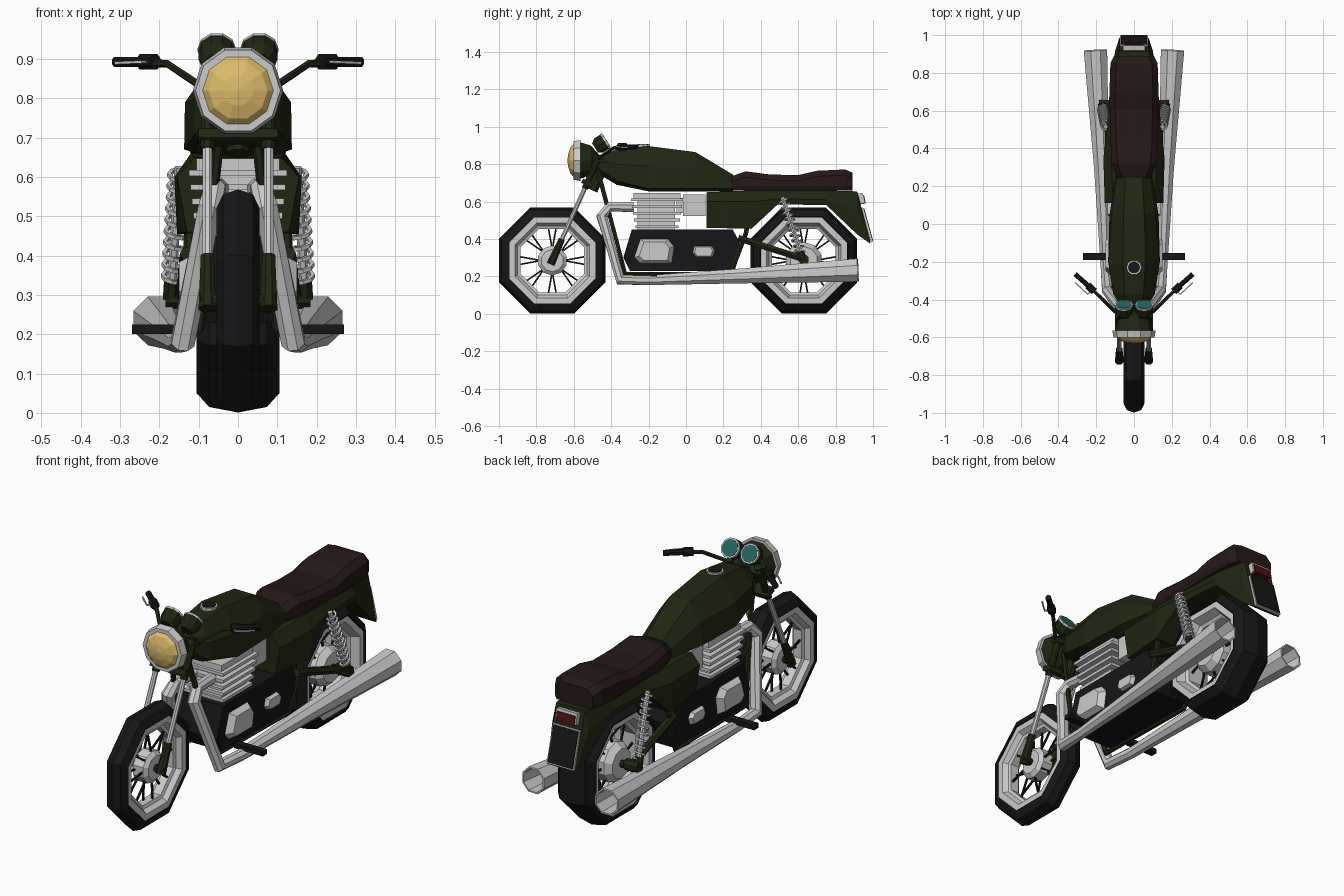
import bpy, bmesh
from math import pi, cos, sin
from mathutils import Vector as V, Matrix

if "Cube" in bpy.data.objects:
    bpy.data.objects.remove(bpy.data.objects["Cube"])

def mat(name, r, g, b):
    m = bpy.data.materials.new(name)
    m.diffuse_color = (r, g, b, 1)
    m.use_nodes = True
    m.node_tree.nodes["Principled BSDF"].inputs["Base Color"].default_value = m.diffuse_color
    return m

GREEN = mat("dark_green", .014, .02, .006)
BLACK = mat("black", .008, .008, .009)
BROWN = mat("seat_brown", .018, .01, .009)
YELLOW = mat("lens_yellow", .72, .5, .15)
TEAL = mat("dial_teal", .02, .13, .12)
RED = mat("lamp_red", .08, .006, .006)

def mesh(name, verts, faces, m=None, mirror=False):
    me = bpy.data.meshes.new(name)
    me.from_pydata([tuple(v) for v in verts], [], faces)
    bm = bmesh.new()
    bm.from_mesh(me)
    bmesh.ops.recalc_face_normals(bm, faces=bm.faces)
    bm.to_mesh(me)
    bm.free()
    ob = bpy.data.objects.new(name, me)
    bpy.context.collection.objects.link(ob)
    if m:
        me.materials.append(m)
    if mirror:
        ob.modifiers.new("mirror", 'MIRROR')
    return ob

def skin(name, rings, m=None, mirror=False, cap=True, closed=False):
    """Bridge equal rings of points into a surface."""
    n, k = len(rings[0]), len(rings)
    verts = [p for r in rings for p in r]
    faces = [(i * n + j, i * n + (j + 1) % n, (i + 1) % k * n + (j + 1) % n, (i + 1) % k * n + j)
             for i in range(k if closed else k - 1) for j in range(n)]
    if cap and not closed:
        faces += [tuple(range(n)), tuple(range((k - 1) * n, k * n))]
    return mesh(name, verts, faces, m, mirror)

def tube(name, pts, r, m=None, n=8, mirror=True, ref=(1, 0, 0), cap=True):
    """Sweep an n-gon along points; r is one radius or one per point."""
    pts = [V(p) for p in pts]
    rs = r if isinstance(r, (list, tuple)) else [r] * len(pts)
    rings = []
    for i, p in enumerate(pts):
        a, b = pts[max(i - 1, 0)], pts[min(i + 1, len(pts) - 1)]
        t = ((p - a).normalized() + (b - p).normalized()).normalized()
        u = t.cross(V(ref)).normalized()
        w = t.cross(u)
        rings.append([p + rs[i] * (cos(q) * u + sin(q) * w)
                      for q in ((j + .5) * 2 * pi / n for j in range(n))])
    return skin(name, rings, m, mirror, cap)

def loft(name, sections, m=None):
    """Body from half cross-sections (y, [(x, z)...]) mirrored across x."""
    return skin(name, [[V((x, y, z)) for x, z in h] + [V((-x, y, z)) for x, z in reversed(h)]
                       for y, h in sections], m)

def prism(name, prof, x0, x1, m=None, mirror=False, inset=1):
    """Extrude a (y, z) outline from x0 to x1, optionally shrinking the far end."""
    c = sum((V((0, y, z)) for y, z in prof), V()) / len(prof)
    a = [V((x0, y, z)) for y, z in prof]
    b = [c + (V((0, y, z)) - c) * inset + V((x1, 0, 0)) for y, z in prof]
    return skin(name, [a, b], m, mirror)

def box(name, c, s, m=None, mirror=False, tilt=0):
    R = Matrix.Rotation(tilt, 3, 'X')
    q = [(-1, -1), (1, -1), (1, 1), (-1, 1)]
    return skin(name, [[V(c) + R @ V((a * s[0] / 2, b * s[1] / 2, h * s[2] / 2)) for a, b in q]
                       for h in (-1, 1)], m, mirror)

def lathe(name, prof, cy, cz, m=None, n=8):
    """Revolve a closed (x, radius) outline about the axle; radii measured to the flats."""
    k = 1 / cos(pi / n)
    return skin(name, [[V((x, cy + r * k * cos(a), cz + r * k * sin(a))) for x, r in prof]
                       for a in ((i + .5) * 2 * pi / n for i in range(n))], m, closed=True)

# wheels
def wheel(tag, y, w, hub_r):
    z = .285
    half = [(w, .23), (w, .235), (w * .7, .27)]
    lathe(tag + "_tyre", half + [(0, .284)] + [(-x, r) for x, r in reversed(half)], y, z, BLACK)
    rim = [(w * .9, .24), (w * .92, .2), (w * .5, .185), (w * .4, .17)]
    lathe(tag + "_rim", rim + [(-x, r) for x, r in reversed(rim)], y, z)
    tube(tag + "_hub", [(-w * .8, y, z), (-w * .5, y, z), (w * .5, y, z), (w * .8, y, z)],
         [hub_r * .75, hub_r, hub_r, hub_r * .75], n=10, mirror=False, ref=(0, 0, 1))
    tube(tag + "_axle", [(-w - .04, y, z), (w + .04, y, z)], .018, GREEN, mirror=False, ref=(0, 0, 1))
    for i in range(8):
        for s in (-1, 1):
            a = i * pi / 4
            b = a + s * .12
            tube(tag + "_spoke", [(w * .4 * s, y + .06 * cos(a), z + .06 * sin(a)),
                                  (w * .2 * s, y + .18 * cos(b), z + .18 * sin(b))],
                 .006, BLACK, n=4, mirror=False)

wheel("front_wheel", -.715, .055, .08)
wheel("rear_wheel", .63, .105, .1)

# front fork
fork = lambda z, x=.078: (x, -.715 + (z - .285) * .451, z)
tube("fork_lower", [fork(.265), fork(.4)], [.024, .018], GREEN)
tube("fork_tube", [fork(.38), fork(.69)], .013)
tube("fork_upper", [fork(.67), fork(.85)], .018, GREEN)
for z in (.7, .83):
    box("fork_clamp", fork(z, 0), (.2, .06, .025), GREEN, tilt=-.42)
tube("steering_head", [(0, -.5, .66), (0, -.42, .84)], .03, GREEN, mirror=False)

# headlight
def along_y(name, ys, rs, m=None):
    tube(name, [(0, y, .82) for y in ys], rs, m, n=10, mirror=False)
along_y("headlight_bucket", [-.575, -.51, -.47], [.105, .085, .04], GREEN)
along_y("headlight_ring", [-.602, -.565], [.108, .115])
along_y("headlight_lens", [-.6, -.617, -.629, -.634], [.092, .075, .04, .004], YELLOW)

# gauges
base, face = V((.054, -.487, .888)), V((.054, -.428, .925))
d = (face - base).normalized()
tube("gauge_body", [base, base + d * .025, face], [.03, .047, .047], GREEN, n=10)
tube("gauge_rim", [face - d * .008, face + d * .002], .049, n=10)
tube("gauge_dial", [face, face + d * .004], .042, TEAL, n=10)

# handlebar, grips, levers
Z = (0, 0, 1)
tube("handlebar", [(.0, -.475, .83), (.1, -.465, .835), (.18, -.385, .888), (.3, -.275, .893)],
     .01, GREEN, n=6, ref=Z)
tube("grip", [(.21, -.355, .893), (.312, -.265, .893)], .014, BLACK, ref=Z)
tube("switch_block", [(.21, -.357, .893), (.245, -.325, .893)], .021, BLACK, ref=Z)
tube("lever", [(.22, -.345, .893), (.245, -.372, .893), (.312, -.31, .89)], .005, n=4, ref=Z)

# fuel tank and cap
loft("fuel_tank", [
    (-.47, [(.03, .75), (.05, .78), (.05, .82), (.03, .835)]),
    (-.37, [(.06, .69), (.11, .71), (.11, .8), (.05, .88)]),
    (-.2, [(.09, .655), (.137, .67), (.135, .79), (.06, .897)]),
    (.05, [(.09, .655), (.13, .67), (.115, .78), (.055, .865)]),
    (.25, [(.07, .655), (.095, .67), (.085, .71), (.045, .745)])], GREEN)
tube("fuel_cap_ring", [(0, -.23, .885), (0, -.23, .905)], .04, n=10, mirror=False)
tube("fuel_cap", [(0, -.23, .89), (0, -.23, .909)], .032, BLACK, n=10, mirror=False)

# seat
loft("seat", [(y, [(w - .01, .66), (w, .68), (w, t - .03), (w - .03, t)]) for y, w, t in (
    (.24, .09, .735), (.32, .118, .762), (.45, .125, .745), (.6, .128, .742),
    (.7, .13, .765), (.85, .125, .772), (.89, .105, .755))], BROWN)

# side covers flowing into the tail
loft("tail_body", [
    (.11, [(.13, .46), (.155, .6), (.11, .65)]),
    (.35, [(.155, .455), (.162, .6), (.12, .66)]),
    (.49, [(.135, .585), (.145, .615), (.115, .66)]),
    (.75, [(.12, .582), (.125, .61), (.105, .66)]),
    (.915, [(.095, .425), (.1, .56), (.08, .655)]),
    (.985, [(.078, .375), (.078, .382), (.075, .39)])], GREEN)
box("tail_light_shell", (0, .925, .615), (.115, .05, .055), tilt=.2)
box("tail_light", (0, .932, .608), (.1, .05, .045), RED, tilt=.2)
box("plate_frame", (0, .967, .475), (.15, .012, .19), tilt=.27)
box("plate", (0, .971, .476), (.138, .012, .178), BLACK, tilt=.27)

# engine
prism("crankcase", [(-.29, .45), (.25, .45), (.3, .36), (.26, .23), (-.3, .23), (-.335, .3)],
      -.12, .12, BLACK)
prism("large_cover", [(-.25, .405), (-.09, .405), (-.055, .36), (-.07, .265), (-.25, .265), (-.285, .3)],
      .11, .15, mirror=True, inset=.7)
prism("small_cover", [(.04, .365), (.14, .365), (.16, .34), (.145, .3), (.05, .3), (.03, .325)],
      .11, .14, mirror=True, inset=.75)
box("cylinder_core", (0, -.16, .54), (.18, .2, .2))
box("cylinder_head", (0, -.155, .632), (.21, .25, .03))
for i in range(5):
    box("cooling_fin", (0, -.155, .61 - i * .036), (.25 - .008 * i, .28 - .012 * i, .015))
box("carburettor", (0, .045, .58), (.17, .12, .115))
box("intake", (0, -.02, .58), (.12, .06, .08))

# exhausts with open ends
ex = tube("exhaust", [(.05, -.28, .57), (.058, -.41, .572), (.072, -.45, .52), (.14, -.35, .182),
                      (.152, -.2, .18), (.172, .3, .203), (.204, .92, .234)],
          [.028, .028, .032, .032, .028, .043, .067], cap=False)
ex.modifiers.new("wall", 'SOLIDIFY').thickness = .008

# frame, swingarm, foot pegs
tube("frame_cradle", [(.04, -.475, .78), (.1, -.325, .215), (.11, .24, .215), (.125, .32, .43), (.11, .35, .6)],
     .014, GREEN, n=6)
tube("swingarm", [(.128, .28, .405), (.14, .64, .29)], .02, GREEN, n=6)
tube("axle_block", [(.11, .63, .29), (.185, .63, .29)], .028, GREEN, n=8, ref=Z)
box("foot_peg", (.19, -.172, .213), (.16, .035, .024), BLACK, mirror=True)

# rear shocks with coil springs
top, bot = V((.15, .515, .625)), V((.17, .622, .3))
ax = (top - bot).normalized()
u = ax.cross(V((1, 0, 0))).normalized()
w = ax.cross(u)
tube("shock_rod", [bot, top], .012, n=6)
tube("shock_mount", [bot - ax * .01, bot + ax * .035], .022, GREEN)
N, turns = 80, 10
tube("shock_spring", [bot.lerp(top, .08 + .88 * i / N) + .024 * (cos(q) * u + sin(q) * w)
                      for i in range(N + 1) for q in [2 * pi * turns * i / N]],
     .007, n=4, ref=ax)
